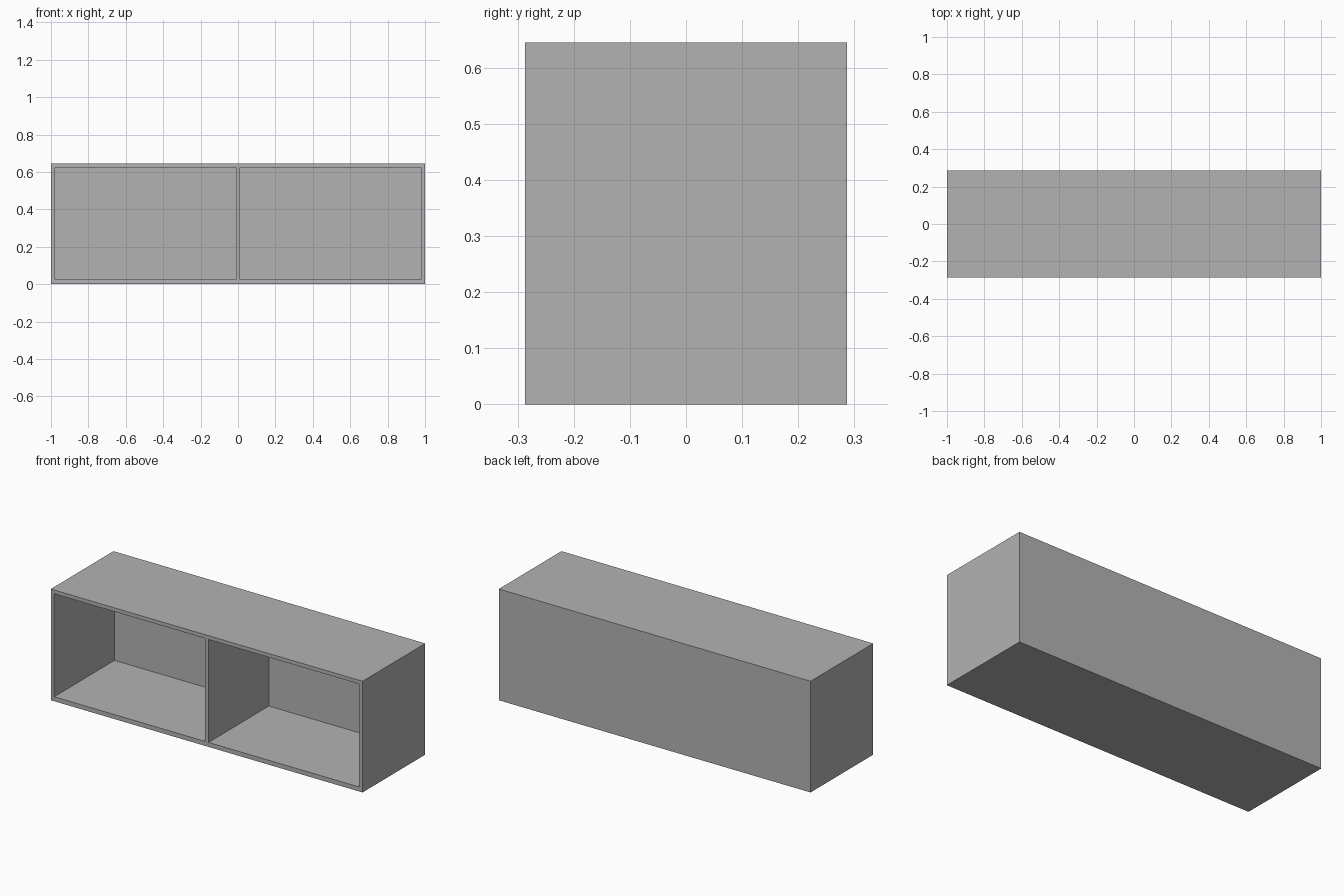
import bpy
import bmesh
from mathutils import Vector

default = bpy.data.objects.get("Cube")
if default:
    bpy.data.objects.remove(default, do_unlink=True)

HALF_W, HALF_D, HEIGHT = 1.0, 0.287, 0.645
PANEL = 0.022                 # side, top and back board thickness
DIVIDER = 0.012               # half thickness of the middle board
FLOOR = 0.026

grey = bpy.data.materials.new("plain_grey")
grey.use_nodes = True
colour = (0.45, 0.45, 0.45, 1)
grey.diffuse_color = colour
grey.node_tree.nodes["Principled BSDF"].inputs["Base Color"].default_value = colour

# Solid outer block
bm = bmesh.new()
bmesh.ops.create_cube(bm, size=1)
bmesh.ops.scale(bm, vec=(2 * HALF_W, 2 * HALF_D, HEIGHT), verts=bm.verts)
bmesh.ops.translate(bm, vec=(0, 0, HEIGHT / 2), verts=bm.verts)


def front_faces():
    return [f for f in bm.faces if f.normal.y < -0.9]


def cut_front(point, normal):
    faces = front_faces()
    geom = faces + list({e for f in faces for e in f.edges})
    bmesh.ops.bisect_plane(bm, geom=geom, plane_co=point, plane_no=normal)


# Board edges marked out on the front
bm.normal_update()
inner = HALF_W - PANEL
for x in (-inner, -DIVIDER, DIVIDER, inner):
    cut_front((x, 0, 0), (1, 0, 0))
for z in (FLOOR, HEIGHT - PANEL):
    cut_front((0, 0, z), (0, 0, 1))

# Two open compartments pushed in from the front
bm.normal_update()
openings = []
for f in front_faces():
    c = f.calc_center_median()
    if DIVIDER < abs(c.x) < inner and FLOOR < c.z < HEIGHT - PANEL:
        openings.append(f)
for f in openings:
    back = bmesh.ops.extrude_discrete_faces(bm, faces=[f])["faces"][0]
    bmesh.ops.translate(bm, vec=Vector((0, 2 * HALF_D - PANEL, 0)), verts=back.verts)

bmesh.ops.recalc_face_normals(bm, faces=bm.faces)
mesh = bpy.data.meshes.new("shelf_cabinet")
bm.to_mesh(mesh)
bm.free()
mesh.materials.append(grey)
cabinet = bpy.data.objects.new("shelf_cabinet", mesh)
bpy.context.collection.objects.link(cabinet)
